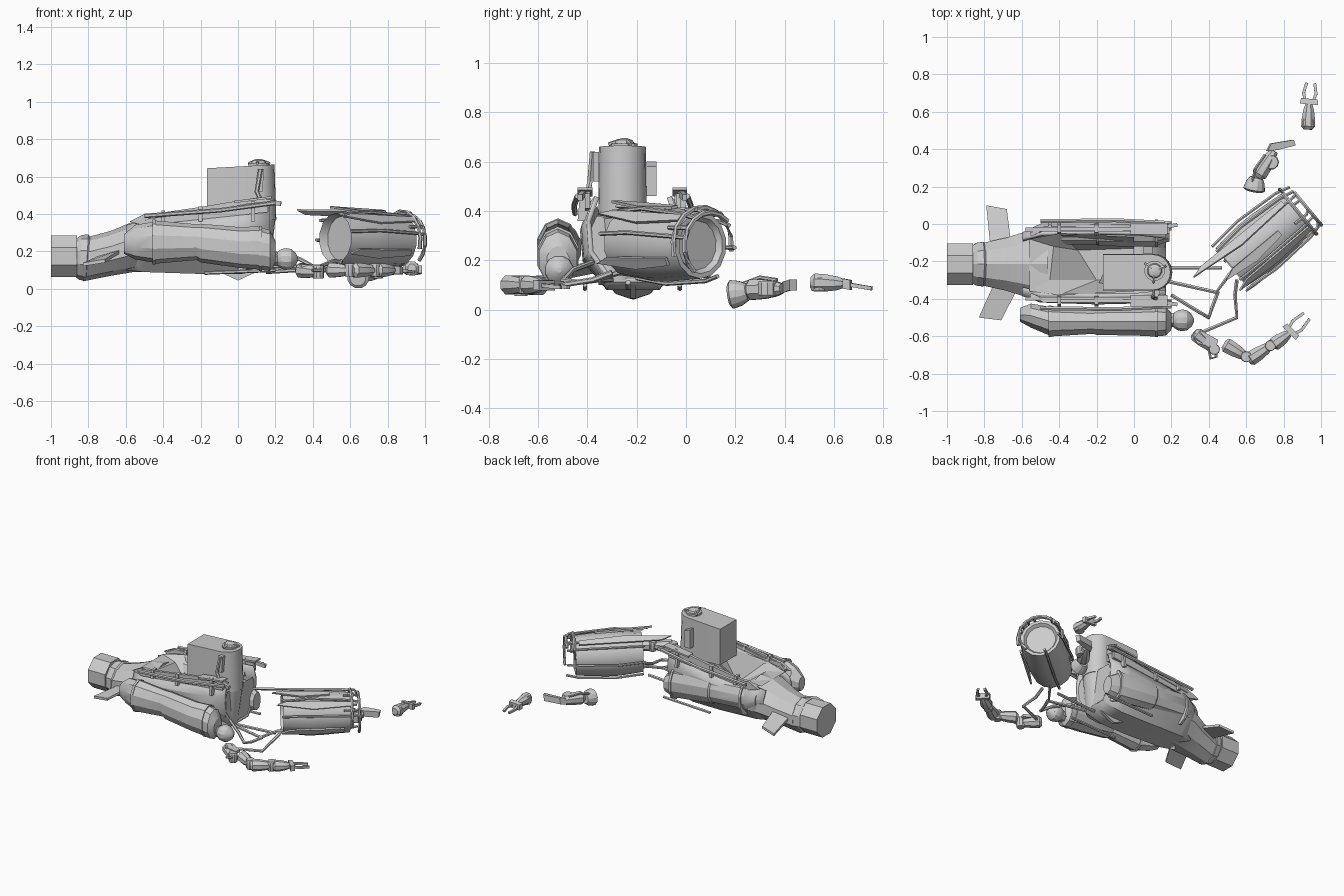
import bpy, bmesh, math
from mathutils import Vector as V

if "Cube" in bpy.data.objects:
    bpy.data.objects.remove(bpy.data.objects["Cube"])

def obj(name, verts, faces, angle=25):
    me = bpy.data.meshes.new(name)
    me.from_pydata([tuple(v) for v in verts], [], faces)
    bm = bmesh.new(); bm.from_mesh(me)
    bmesh.ops.recalc_face_normals(bm, faces=bm.faces)
    bm.to_mesh(me); bm.free()
    o = bpy.data.objects.new(name, me)
    bpy.context.collection.objects.link(o)
    bpy.ops.object.select_all(action='DESELECT')
    o.select_set(True); bpy.context.view_layer.objects.active = o
    bpy.ops.object.shade_smooth_by_angle(angle=math.radians(angle))
    return o

def loft(name, rings, caps=True, closed=True, angle=25):
    n = len(rings[0])
    faces = [(k*n+i, k*n+(i+1) % n, (k+1)*n+(i+1) % n, (k+1)*n+i)
             for k in range(len(rings)-1) for i in range(n if closed else n-1)]
    if caps:
        faces += [tuple(range(n)), tuple(range((len(rings)-1)*n, len(rings)*n))]
    return obj(name, [p for r in rings for p in r], faces, angle)

def ring(c, axis, r, n, r2=None, up=V((0, 0, 1))):
    axis = V(axis).normalized()
    if abs(axis.dot(up)) > .95: up = V((1, 0, 0))
    s = axis.cross(up).normalized(); u = s.cross(axis)
    return [V(c) + s*r*math.cos(a) + u*(r2 or r)*math.sin(a)
            for a in [2*math.pi*(i+.5)/n for i in range(n)]]

def stack(name, a, b, prof, n, angle=25):
    """Turned solid from a to b; prof = (fraction along, radius)"""
    a, b = V(a), V(b)
    return loft(name, [ring(a.lerp(b, t), b-a, r, n) for t, r in prof], angle=angle)

def tube(name, pts, r=.01, n=6, r2=None):
    pts = [V(p) for p in pts]; rs = []
    for i, p in enumerate(pts):
        rs.append(ring(p, pts[min(i+1, len(pts)-1)] - pts[max(i-1, 0)], r, n, r2))
    return loft(name, rs)

def slab(name, poly, t, d=(0, 0, 1)):
    d = V(d).normalized()*t/2
    return loft(name, [[V(p)-d for p in poly], [V(p)+d for p in poly]])

def thicken(o, t):
    m = o.modifiers.new("wall", 'SOLIDIFY'); m.thickness = t

CY = -.215
# tail nozzle and tail cone
stack("tail_nozzle", (-1, CY, .175), (-.86, CY, .175), [(0, .11), (0, .12), (1, .12), (1, .1)], 8)
stack("tail_collar", (-.87, CY, .17), (-.78, CY, .165), [(0, .1), (.3, .12), (.7, .125), (1, .1)], 10)
loft("tail_cone", [ring((x, CY, z), (1, 0, 0), a, 10, b) for x, z, a, b in
     [(-.83, .155, .115, .115), (-.68, .19, .15, .12), (-.56, .225, .19, .135), (-.46, .23, .2, .14)]])

# open hull tub: half sections, rim to rim
def section(x, w, top, bot):
    return [(x, CY+s*w*k, bot+(top-bot)*h) for s, k, h in
            [(-1, .82, 1), (-1, 1, .72), (-1, .95, .35), (-1, .5, 0),
             (1, .5, 0), (1, .95, .35), (1, 1, .72), (1, .82, 1)]]
hull = loft("hull_tub", [section(*s) for s in [(-.6, .17, .34, .1), (-.5, .205, .37, .09),
            (-.2, .215, .41, .08), (.02, .21, .44, .08), (.17, .19, .46, .11)]], caps=False, closed=False)
thicken(hull, .02)
obj("hull_front_wall", section(.165, .18, .38, .12), [tuple(range(8))])
# torn cockpit lining: sloping facets down to a floor
obj("cockpit_lining", [(-.56, -.36, .36), (-.56, -.08, .36), (-.45, -.3, .36), (-.43, -.12, .35),
    (-.2, -.3, .2), (-.3, -.14, .19), (0, -.36, .42), (0, -.07, .42), (0, -.3, .2), (0, -.13, .2),
    (-.4, -.38, .39), (-.4, -.05, .39)],
    [(0, 2, 3, 1), (2, 4, 5, 3), (4, 8, 9, 5), (10, 6, 8, 4), (0, 10, 4, 2), (1, 3, 5, 11), (11, 5, 9, 7)], 1)
slab("deck_tongue", [(-.2, -.34, .2), (-.12, -.17, .4), (0, -.17, .42), (0, -.34, .42)], .015)
# chipped hull rim plates
for y, s in ((-.40, -1), (-.03, 1)):
    slab("rim_shard", [(-.58, y, .36), (-.5, y, .4), (-.35, y, .4), (-.1, y, .45), (.16, y, .47),
                       (.16, y, .41), (-.5, y, .34)], .02, (0, 1, 0))

# conning tower: D-shaped plan over a narrower column
def dplan(x0, x1, z0, z1, r, c=-.258):
    e = x1-r
    pl = [(x0, c-r), (x0, c+r)] + [(e+r*math.cos(a), c+r*math.sin(a))
          for a in [math.pi/2-math.pi*i/10 for i in range(11)]]
    return [(x, y, z0+(z1-z0)*(x-x0)/(x1-x0)) for x, y in pl]
loft("tower_head", [dplan(-.165, .205, .38, .37, .098), dplan(-.165, .195, .645, .665, .095)])
loft("tower_column", [dplan(0, .17, .1, .12, .085, -.27), dplan(0, .2, .37, .37, .097)])
stack("hatch", (.11, -.25, .655), (.11, -.25, .695), [(0, .055), (.45, .055), (.45, .04), (.8, .035), (1, .012)], 12)
for k in range(3):
    a = k*2.1+.4
    tube("hatch_clamp", [(.11+.02*math.cos(a), -.25+.02*math.sin(a), .685),
                         (.11+.065*math.cos(a), -.25+.065*math.sin(a), .67)], .008)
slab("tower_side_panel", [(.1, -.365, .52), (.13, -.365, .52), (.14, -.365, .64), (.11, -.365, .64)], .025, (0, 1, 0))
slab("tower_side_box", [(.05, -.14, .46), (.1, -.14, .46), (.1, -.14, .58), (.05, -.14, .6)], .04, (0, 1, 0))

# side pods
for name, y, ry in (("near_pod", -.52, .085), ("far_pod", -.05, .075)):
    loft(name, [ring((x, y+dy, z), (1, 0, 0), ry*k, 10, .115*k) for x, dy, z, k in
        [(-.61, .035, .24, .45), (-.55, .03, .25, .8), (-.45, 0, .25, .95), (-.44, 0, .25, 1),
         (-.22, 0, .25, .83), (-.2, 0, .245, .9), (.02, 0, .22, .95), (.1, 0, .22, 1),
         (.17, 0, .205, .95), (.2, 0, .195, .55)]] if y < -.3 else
        [ring((x, y, z), (1, 0, 0), ry*k, 10, .11*k) for x, z, k in
         [(-.55, .27, .4), (-.48, .27, .85), (-.2, .25, .85), (-.19, .25, .95), (.1, .22, 1), (.19, .2, .6)]])
    for x, z in ((-.45, .25), (.12, .217)):
        loft("pod_band", [ring((x+d, y, z), (1, 0, 0), ry*1.04, 10, .12) for d in (-.008, .008)])

# long rails on top and chine rails below
for y, s in ((-.41, -1), (-.025, 1)):
    tube("top_rail", [(-.55, y-s*.03, .36), (-.48, y, .385), (-.2, y, .425), (.1, y, .475), (.23, y+s*.02, .455)], .014, 4, .018)
    tube("outer_rail", [(-.5, y+s*.04, .39), (-.1, y+s*.045, .42), (.2, y+s*.03, .46)], .012, 6)
    tube("lower_rail", [(-.18, y, .085), (.2, y, .1)], .01, 6)
    for x in (-.4, -.2, .08):
        slab("rail_bracket", [(x, y-.03, .36), (x, y+.03, .36), (x, y+.02, .46+x*.1), (x, y-.02, .46+x*.1)], .02, (1, 0, 0))
    slab("rail_end_plate", [(-.02, y-.03, .465), (.18, y-.03, .49), (.18, y+.03, .49), (-.02, y+.03, .465)], .012)
tube("tower_strut", [(.12, -.38, .64), (.1, -.39, .52), (.13, -.4, .46)], .012)

# tail fins
slab("near_fin", [(-.83, -.5, .13), (-.71, -.515, .15), (-.63, -.36, .2), (-.74, -.3, .17)], .018)
slab("far_fin", [(-.79, .1, .13), (-.68, .08, .15), (-.66, -.08, .2), (-.77, -.1, .17)], .018)
slab("belly_fin", [(-.12, CY, .1), (.0, CY, .045), (.12, CY, .1)], .02, (0, 1, 0))

# torn-off barrel lying to the side
A, B = V((.52, -.23, .27)), V((.87, .06, .26))
D = (B-A).normalized(); S = V((D.y, -D.x, 0)).normalized(); Z = V((0, 0, 1))
stack("barrel", A, B, [(.1, .12), (0, .135), (.35, .152), (.55, .152), (1, .135), (1, .115), (.95, .1)], 14, 30)
def onb(t, a, r): return A.lerp(B, t) + (S*math.cos(a) + Z*math.sin(a))*r
# torn skin strips and rails along the barrel
for a, t0, t1 in ((2.1, -.42, .95), (1.35, -.15, .7), (.75, -.1, 1), (-.5, -.05, .9)):
    slab("barrel_strip", [onb(t0, a, .17), onb(t0+.15, a+.16, .165), onb(t1, a+.16, .155), onb(t1, a-.05, .155),
                          onb((t0+t1)/2, a-.18, .16)], .012, S*math.cos(a)+Z*math.sin(a))
for a in (.25, 1.0, 2.45, 3.2, 4.4):
    tube("barrel_rail", [onb(-.02, a, .15), onb(.4, a+.03, .168), onb(.95, a, .152), onb(1.13, a, .13)], .009)
# end guard hoops
for t, r, a0, a1 in ((1.13, .135, -.9, 2.3), (1.02, .155, -.3, 3.3)):
    tube("guard_hoop", [onb(t, a0+(a1-a0)*i/9, r) for i in range(10)], .011)
for a in (.5, 1.3, 2.1):
    tube("guard_bar", [onb(.9, a, .15), onb(1.08, a, .15), onb(1.13, a+.1, .13)], .009)

# bent rods between hull and barrel
for pts in ([(.15, -.235, .09), (.47, -.235, .11)],
            [(.15, -.3, .12), (.44, -.365, .12), (.51, -.27, .15), (.57, -.2, .14)],
            [(.2, -.38, .19), (.33, -.46, .16), (.4, -.5, .12), (.42, -.44, .11), (.45, -.36, .12)],
            [(.55, -.3, .15), (.54, -.38, .12), (.55, -.5, .1), (.36, -.58, .1)]):
    tube("bent_rod", pts, .011)

# arm helpers
def limb(name, p, q, r):
    stack(name, p, q, [(0, r*.6), (.12, r), (.45, r*.95), (.8, r*.75), (1, r*.5)], 8)
def knuckle(p, r, h=.03):
    p = V(p); stack("arm_knuckle", p-Z*h, p+Z*h, [(0, r*.9), (.1, r), (.9, r), (1, r*.9)], 10)
def claw(p, q, tip):
    p, q, tip = V(p), V(q), V(tip); limb("claw_wrist", p, q, .04)
    d = (tip-q).normalized(); s = V((-d.y, d.x, 0))
    slab("claw_palm", [q-s*.05, q+s*.05, q+s*.045+d*.03, q-s*.045+d*.03], .04)
    for k in (-1, 1):
        tube("claw_finger", [q+s*k*.022+d*.02, q+s*k*.034+d*.06, q.lerp(tip, .98)+s*k*.022], .011, 4)

# attached arm
stack("shoulder_ball", (.2, -.515, .16), (.32, -.515, .16),
      [(0, .02), (.12, .042), (.3, .056), (.5, .06), (.7, .055), (.9, .035), (1, .01)], 12)
limb("shoulder_link", (.18, -.52, .16), (.3, -.49, .15), .04)
P = [(.32, -.58, .1), (.43, -.67, .09), (.48, -.64, .1), (.6, -.71, .1), (.61, -.73, .1), (.73, -.65, .1)]
for i in (0, 2, 4):
    limb("arm_link", P[i], P[i+1], .042); knuckle(P[i+1], .03, .035)
slab("arm_hood", [(.31, -.59, .12), (.36, -.57, .12), (.45, -.62, .12), (.44, -.66, .12), (.34, -.64, .12)], .02)
tube("arm_hose", [(.4, -.67, .1), (.41, -.72, .1), (.44, -.71, .1), (.43, -.64, .11)], .009)
claw((.74, -.65, .1), (.83, -.585, .1), (.925, -.49, .09))

# severed arm and loose claw
stack("arm_socket", (.64, .175, .06), (.655, .25, .07), [(0, .045), (.15, .06), (.6, .052), (1, .035)], 12)
limb("severed_arm_link", (.66, .25, .08), (.75, .39, .085), .045)
knuckle((.735, .33, .085), .04)
slab("severed_forearm", [(.71, .39, .09), (.73, .43, .1), (.85, .45, .1), (.86, .42, .1), (.76, .395, .09)], .045, (.2, 0, 1))
tube("severed_hose", [(.63, .22, .1), (.65, .3, .13), (.7, .37, .12)], .008)
claw((.93, .505, .11), (.935, .64, .105), (.945, .755, .085))
knuckle((.93, .54, .105), .035)
